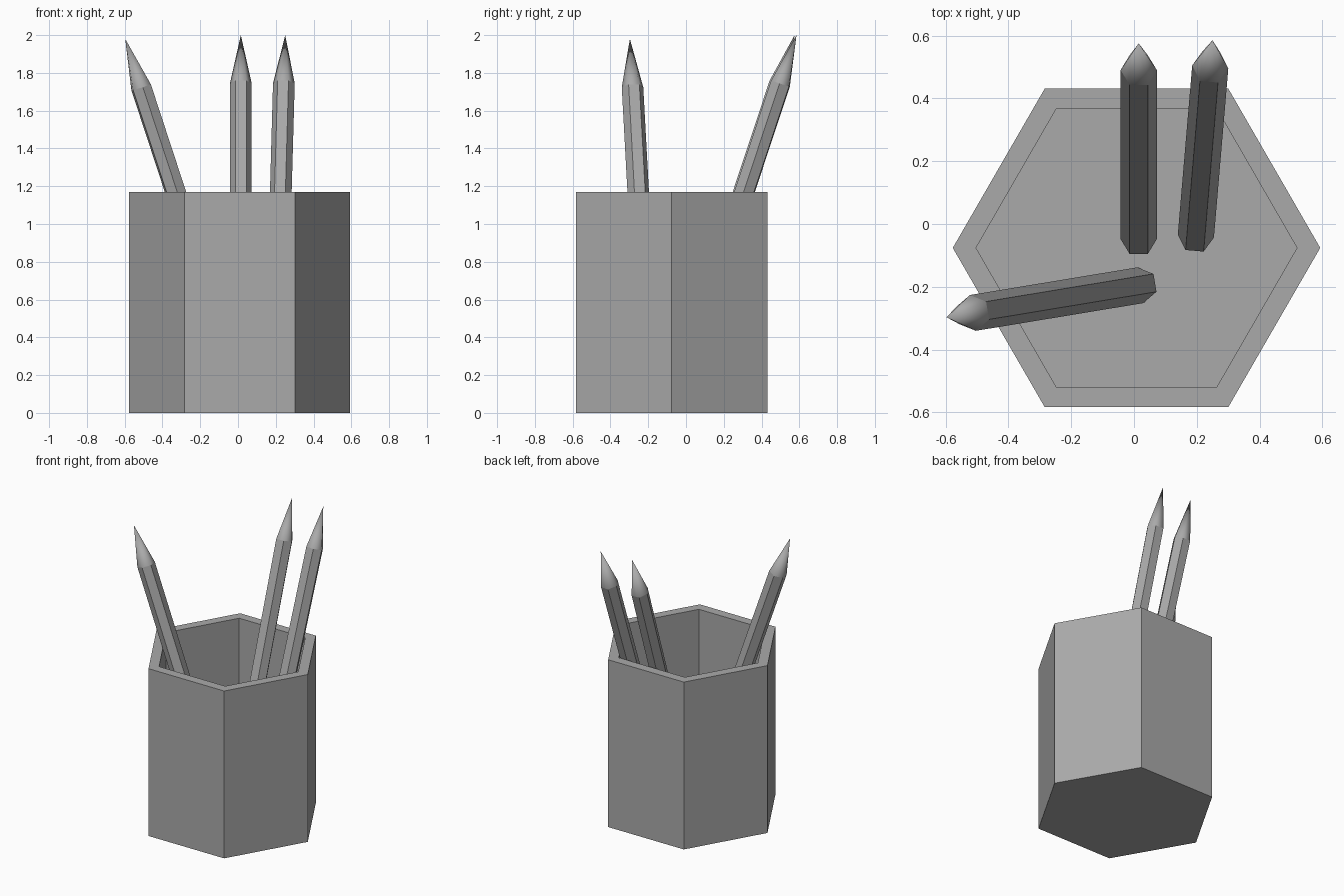
import bpy
import bmesh
import math
from mathutils import Matrix, Vector

default = bpy.data.objects.get("Cube")
if default:
    bpy.data.objects.remove(default, do_unlink=True)

grey = bpy.data.materials.new("plain grey")
grey.use_nodes = True
colour = (0.4, 0.4, 0.4, 1.0)
grey.diffuse_color = colour
grey.node_tree.nodes["Principled BSDF"].inputs["Base Color"].default_value = colour


def hex_ring(bm, radius, z):
    """Six vertices with two corners on the x axis."""
    angles = [math.tau * i / 6 for i in range(6)]
    return [bm.verts.new((radius * math.cos(a), radius * math.sin(a), z)) for a in angles]


def bridge(bm, lower, upper):
    for i in range(6):
        j = (i + 1) % 6
        bm.faces.new((lower[i], lower[j], upper[j], upper[i]))


def finish(bm, name):
    bmesh.ops.recalc_face_normals(bm, faces=bm.faces)
    mesh = bpy.data.meshes.new(name)
    bm.to_mesh(mesh)
    bm.free()
    mesh.materials.append(grey)
    obj = bpy.data.objects.new(name, mesh)
    bpy.context.collection.objects.link(obj)
    return obj


def make_cup():
    """Hollow hexagonal cup with a floor."""
    bm = bmesh.new()
    profile = [(0.585, 0), (0.585, 1.17), (0.511, 1.17), (0.511, 0.085)]
    rings = [hex_ring(bm, r, z) for r, z in profile]
    for lower, upper in zip(rings, rings[1:]):
        bridge(bm, lower, upper)
    bm.faces.new(rings[0])
    bm.faces.new(rings[-1])
    cup = finish(bm, "pencil_cup")
    cup.location = (0.008, -0.076, 0)


def make_pencil(name, base, tip):
    """Flat-sided hexagonal shaft with a smooth sharpened point."""
    base, tip = Vector(base), Vector(tip)
    axis = tip - base
    length = axis.length
    bm = bmesh.new()
    bottom = hex_ring(bm, 0.0577, 0)
    shoulder = hex_ring(bm, 0.0577, length - 0.27)
    point = bm.verts.new((0, 0, length))
    bm.faces.new(bottom)
    bridge(bm, bottom, shoulder)
    for i in range(6):
        face = bm.faces.new((shoulder[i], shoulder[(i + 1) % 6], point))
        face.smooth = True
    # Lean along the axis, keeping one pair of corners level
    z = axis.normalized()
    x = Vector((z.y, -z.x, 0)).normalized()
    y = z.cross(x)
    turn = Matrix((x, y, z)).transposed().to_4x4()
    pencil = finish(bm, name)
    pencil.matrix_world = Matrix.Translation(base) @ turn


make_cup()
make_pencil("pencil_back_middle", (0.015, -0.048, 0.12), (0.015, 0.575, 2.0))
make_pencil("pencil_back_left", (0.197, -0.038, 0.12), (0.25, 0.585, 2.0))
make_pencil("pencil_front_right", (0.02, -0.195, 0.1), (-0.597, -0.297, 1.98))
